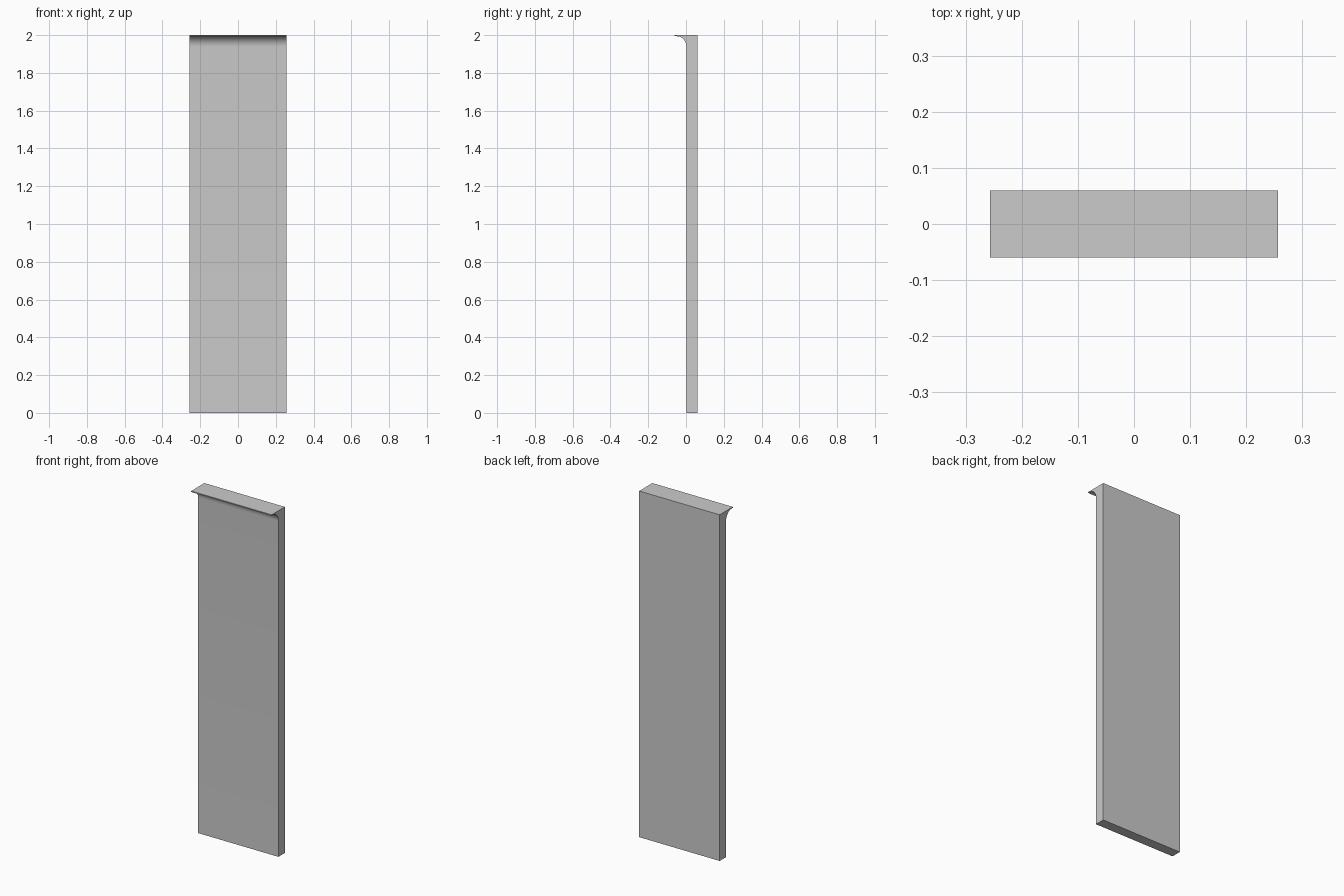
import bpy, bmesh
from math import cos, sin, pi

if "Cube" in bpy.data.objects:
    bpy.data.objects.remove(bpy.data.objects["Cube"])

HALF_W, DEPTH, TOP = 0.257, 0.06, 2.0
COVE_Z, LIP_Z, FACE_Y, COVE_END = 1.938, 1.994, 0.002, -0.048
STEPS = 10

# Side profile (y, z): flat panel, concave cove, thin overhanging lip
profile = [(DEPTH, 0), (DEPTH, TOP), (-DEPTH, TOP), (-DEPTH, LIP_Z)]
for i in range(STEPS + 1):
    a = pi / 2 * (1 - i / STEPS)
    profile.append((COVE_END + (FACE_Y - COVE_END) * cos(a),
                    COVE_Z + (LIP_Z - COVE_Z) * sin(a)))
profile.append((FACE_Y, 0))

# Extrude the profile across the width
bm = bmesh.new()
face = bm.faces.new([bm.verts.new((-HALF_W, y, z)) for y, z in profile])
ext = bmesh.ops.extrude_face_region(bm, geom=[face], use_keep_orig=True)
moved = [g for g in ext["geom"] if isinstance(g, bmesh.types.BMVert)]
bmesh.ops.translate(bm, verts=moved, vec=(2 * HALF_W, 0, 0))
bmesh.ops.recalc_face_normals(bm, faces=bm.faces)
mesh = bpy.data.meshes.new("panel_with_lip")
bm.to_mesh(mesh)
bm.free()
panel = bpy.data.objects.new("panel_with_lip", mesh)
bpy.context.collection.objects.link(panel)

# Smooth the cove, keep other edges sharp
bpy.context.view_layer.objects.active = panel
panel.select_set(True)
bpy.ops.object.shade_smooth_by_angle(angle=pi / 6)
